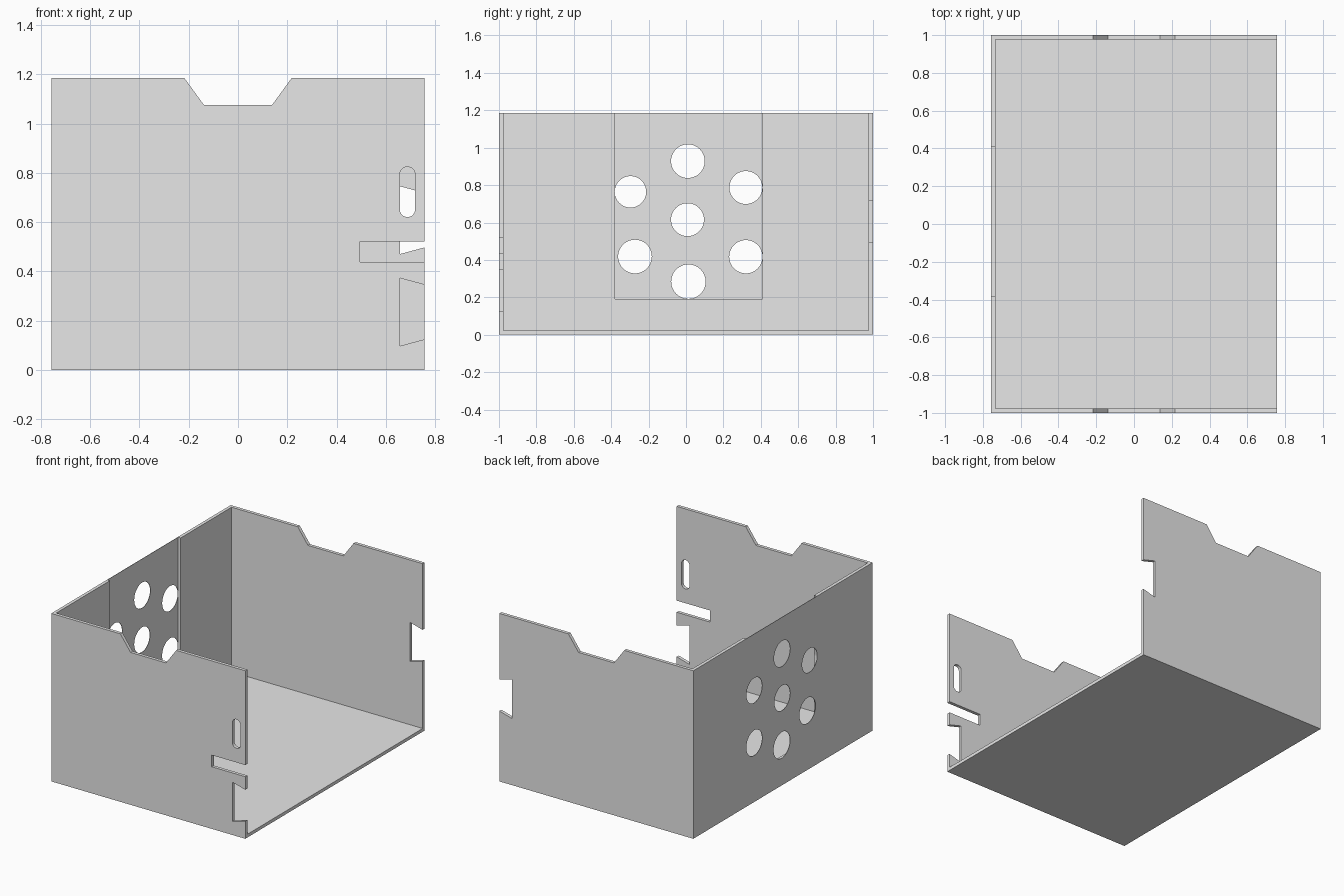
import bpy, bmesh
from math import pi, cos, sin, radians
from mathutils import Vector

cube = bpy.data.objects.get("Cube")
if cube:
    bpy.data.objects.remove(cube, do_unlink=True)

HALF_X, HEIGHT, WALL = 0.757, 1.185, 0.023
OVER = 0.1  # how far cutters reach past the outside

grey = bpy.data.materials.new("plain grey")
grey.use_nodes = True
colour = (0.8, 0.8, 0.8, 1)
grey.diffuse_color = colour
grey.node_tree.nodes["Principled BSDF"].inputs["Base Color"].default_value = colour


def prism(name, points, start, depth):
    """Solid made by sweeping a closed 3D outline along a vector."""
    bm = bmesh.new()
    face = bm.faces.new([bm.verts.new(Vector(p) + Vector(start)) for p in points])
    swept = bmesh.ops.extrude_face_region(bm, geom=[face])["geom"]
    bmesh.ops.translate(bm, vec=depth, verts=[g for g in swept if isinstance(g, bmesh.types.BMVert)])
    bmesh.ops.recalc_face_normals(bm, faces=bm.faces)
    mesh = bpy.data.meshes.new(name)
    bm.to_mesh(mesh)
    bm.free()
    mesh.materials.append(grey)
    obj = bpy.data.objects.new(name, mesh)
    bpy.context.collection.objects.link(obj)
    return obj


def block(name, x0, x1, y0, y1, z0, z1):
    outline = [(x0, 0, z0), (x1, 0, z0), (x1, 0, z1), (x0, 0, z1)]
    return prism(name, outline, (0, y0, 0), (0, y1 - y0, 0))


def arc(cx, cz, r, a0, a1, n):
    return [(cx + r * cos(a0 + (a1 - a0) * i / n), cz + r * sin(a0 + (a1 - a0) * i / n))
            for i in range(n + 1)]


cutters = []


def cut_wall(name, outline, y0, y1):
    """Cutter drawn in x and z, running along y."""
    cutters.append(prism(name, [(x, 0, z) for x, z in outline], (0, y0, 0), (0, y1 - y0, 0)))


box = block("open_box", -HALF_X, HALF_X, -1, 1, 0, HEIGHT)

# Inside space, open at the top and at the left side
cutters.append(block("cavity_cutter", -HALF_X + WALL, HALF_X + OVER,
                     -1 + WALL, 1 - WALL, WALL, HEIGHT + OVER))

# Shallow recess that leaves a thin skin in the side wall
cutters.append(block("recess_cutter", -HALF_X + 0.003, -0.6, -0.38, 0.41, 0.19, HEIGHT + OVER))

# Tapered notch in the top of the front and back walls
cut_wall("top_notch_cutter", [(-0.138, 1.075), (0.138, 1.075), (0.218, HEIGHT),
                              (0.218, HEIGHT + OVER), (-0.218, HEIGHT + OVER), (-0.218, HEIGHT)],
         -1 - OVER, 1 + OVER)

# Dovetail notches on the open edges of the front and back walls
for name, low, high, y in (("front_dovetail_cutter", 0.097, 0.372, -1),
                           ("back_dovetail_cutter", 0.47, 0.745, 1)):
    slope = 0.27 * (HALF_X + OVER - 0.658)
    cut_wall(name, [(0.658, low), (HALF_X + OVER, low + slope),
                    (HALF_X + OVER, high - slope), (0.658, high)], y - OVER, y + OVER)

# Straight slot and rounded slot in the front wall
cutters.append(block("straight_slot_cutter", 0.495, HALF_X + OVER, -1 - OVER, -1 + OVER, 0.438, 0.52))
cut_wall("rounded_slot_cutter", arc(0.688, 0.793, 0.031, 0, pi, 16) + arc(0.688, 0.651, 0.031, pi, 2 * pi, 16),
         -1 - OVER, -1 + OVER)

# Round holes through the thin skin
for y, z, r in ((0.01, 0.928, 0.09), (-0.297, 0.764, 0.084), (0.32, 0.787, 0.088), (0.008, 0.615, 0.088),
                (-0.273, 0.418, 0.09), (0.32, 0.417, 0.089), (0.013, 0.284, 0.092)):
    ring = arc(y, z, r, 0, 2 * pi, 48)[:-1]
    cutters.append(prism("hole_cutter", [(0, a, b) for a, b in ring], (-HALF_X - OVER, 0, 0), (2 * OVER, 0, 0)))

for cutter in cutters:
    cutter.hide_render = True
    mod = box.modifiers.new(cutter.name, 'BOOLEAN')
    mod.operation = 'DIFFERENCE'
    mod.solver = 'EXACT'
    mod.object = cutter

# Apply the cuts and drop the cutters
bpy.ops.object.select_all(action='DESELECT')
box.select_set(True)
bpy.context.view_layer.objects.active = box
bpy.ops.object.convert(target='MESH')
for cutter in cutters:
    bpy.data.objects.remove(cutter, do_unlink=True)
bpy.ops.object.shade_smooth_by_angle(angle=radians(30))
